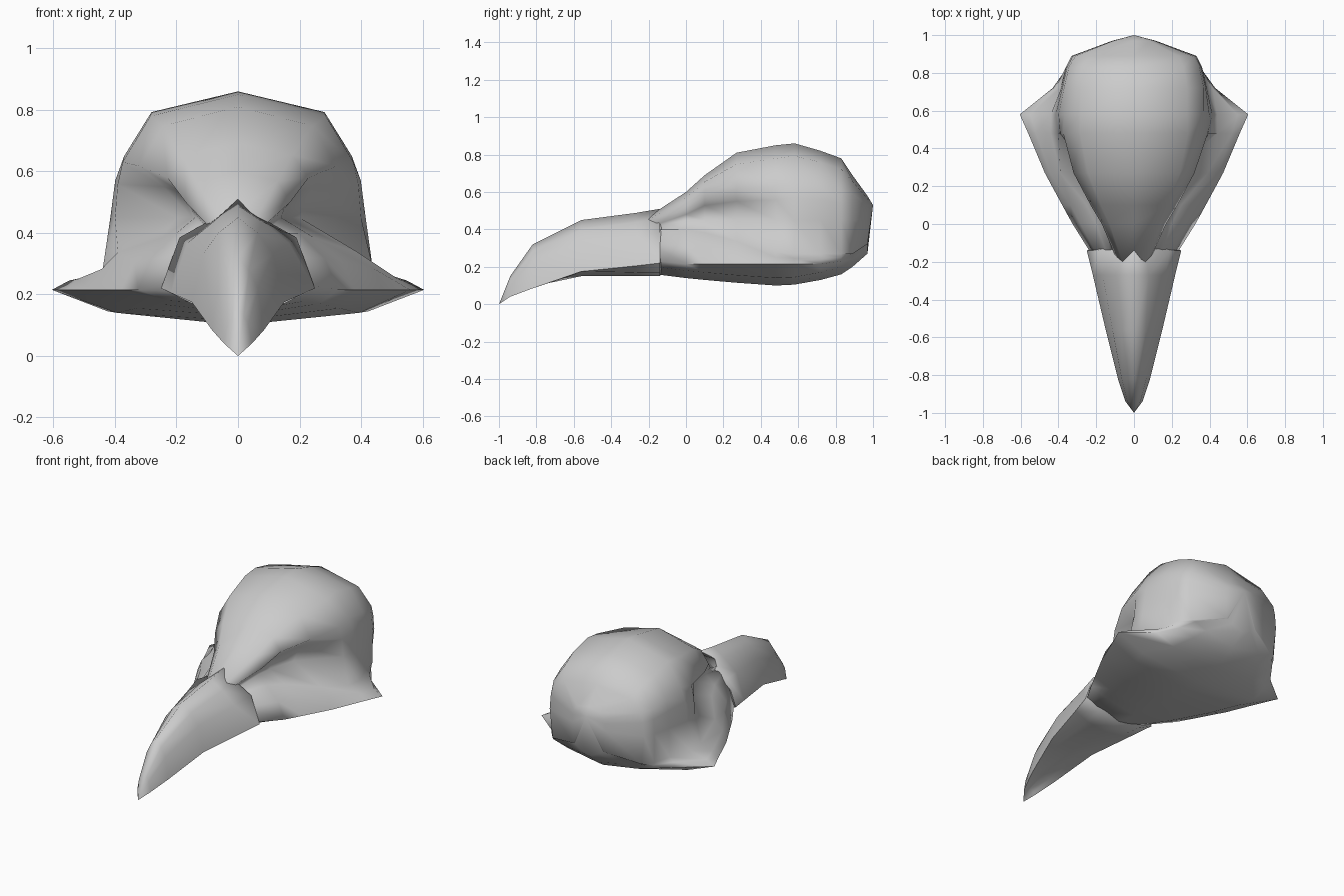
import bpy, bmesh, math

if "Cube" in bpy.data.objects:
    bpy.data.objects.remove(bpy.data.objects["Cube"])


def loft(name, rows, front, back):
    """Skin mirrored half sections (y, [(x, z) from crown to underside])."""
    bm = bmesh.new()
    rings = []
    for y, half in rows:
        right = [bm.verts.new((x, y, z)) for x, z in half]
        left = [bm.verts.new((-x, y, z)) for x, z in reversed(half[1:-1])]
        rings.append(right + left)
    n = len(rings[0])
    for a, b in zip(rings, rings[1:]):
        for i in range(n):
            j = (i + 1) % n
            bm.faces.new((a[i], a[j], b[j], b[i]))
    for ring, tip in ((rings[0], front), (rings[-1], back)):
        v = bm.verts.new(tip)
        for i in range(n):
            bm.faces.new((ring[i], ring[(i + 1) % n], v))
    bmesh.ops.recalc_face_normals(bm, faces=bm.faces)
    me = bpy.data.meshes.new(name)
    bm.to_mesh(me)
    bm.free()
    ob = bpy.data.objects.new(name, me)
    bpy.context.collection.objects.link(ob)
    bpy.ops.object.select_all(action='DESELECT')
    ob.select_set(True)
    bpy.context.view_layer.objects.active = ob
    bpy.ops.object.shade_smooth_by_angle(angle=math.radians(80))


def mix(a, b, t):
    return a + (b - a) * t


def beak_section(y, top, edge, w, shoulder):
    h = top - edge
    return y, [(0, top), (shoulder * w, top - .18 * h), (.76 * w, edge + .57 * h),
               (w, edge), (.6 * w, min(edge + .01, .17)), (0, min(edge + .02, .15))]


def skull_section(y, top, brow_x, brow_z, socket_x, ridge_x, cheek_x, base):
    socket_z = min(.45, brow_z - .02)
    ridge_z = .41 - .27 * min(max(y, .04), .52)   # cheek ridge falls toward the back
    cheek_z = max(.215, base + .07)
    return y, [(0, top), (.76 * brow_x, mix(brow_z, top, .68)), (brow_x, brow_z),
               (mix(brow_x, socket_x, .65), mix(brow_z, socket_z, .4)),
               (socket_x, socket_z), (ridge_x, ridge_z),
               (mix(ridge_x, cheek_x, .66), mix(ridge_z, cheek_z, .45)),
               (cheek_x, cheek_z), (.7 * cheek_x, base + .04), (0, base)]


# Hooked beak: crown height, cutting edge height, half width, shoulder ratio along y
loft("beak", [beak_section(*r) for r in (
    (-.94, .15, .04, .045, .42),
    (-.82, .32, .085, .085, .42),
    (-.56, .45, .175, .15, .42),
    (-.27, .488, .205, .218, .36),
    (-.14, .51, .22, .25, .24))], (0, -1, 0), (0, -.06, .32))

# Braincase with brow, eye sockets and flared cheekbones
skull = [skull_section(*r) for r in (
    (-.2, .47, .08, .42, .09, .13, .20, .165),
    (0, .60, .17, .50, .14, .20, .325, .14),
    (.10, .69, .23, .58, .15, .25, .38, .13),
    (.27, .81, .32, .617, .20, .39, .472, .115),
    (.48, .85, .375, .63, .40, .44, .56, .10),
    (.58, .86, .37, .65, .415, .44, .605, .105),
    (.72, .82, .37, .63, .385, .39, .43, .13),
    (.83, .78, .345, .60, .36, .36, .35, .16),
    (.89, .69, .31, .59, .33, .31, .28, .20))]
# Rounded back of the head: last section shrunk toward the rear point
skull.append((.97, [(.35 * x, .47 + (.5 if z > .47 else .74) * (z - .47))
                    for x, z in skull[-1][1]]))
loft("cranium", skull, (0, -.2, .32), (0, 1, .53))
